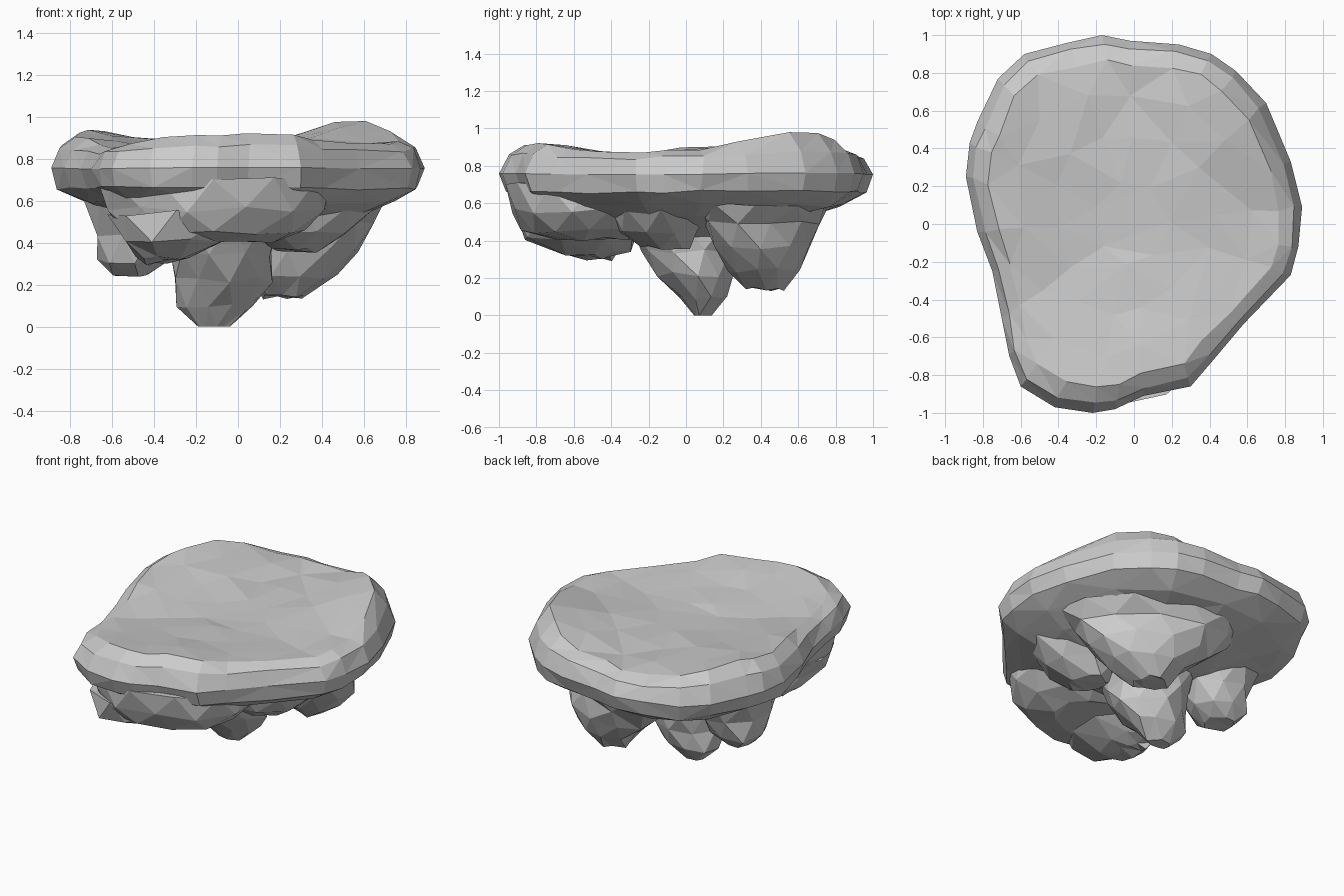
import bpy, bmesh, random
from math import sin, cos, pi, radians
from mathutils import Vector

random.seed(4)
if "Cube" in bpy.data.objects:
    bpy.data.objects.remove(bpy.data.objects["Cube"], do_unlink=True)

stone = bpy.data.materials.new("grey stone")
stone.use_nodes = True
GREY = (0.6, 0.6, 0.6, 1)
stone.diffuse_color = GREY
stone.node_tree.nodes["Principled BSDF"].inputs["Base Color"].default_value = GREY


def rough(amount):
    return Vector([random.uniform(-amount, amount) for _ in range(3)])


def loft(name, rings):
    """Join closed rings of points into a faceted, capped rock."""
    bm = bmesh.new()
    loops = []
    for ring in rings:
        verts = [bm.verts.new(p) for p in ring]
        loops.append([bm.edges.new((v, verts[i - 1])) for i, v in enumerate(verts)])
    for upper, lower in zip(loops, loops[1:]):
        bmesh.ops.bridge_loops(bm, edges=upper + lower)
    bmesh.ops.holes_fill(bm, edges=bm.edges[:], sides=0)
    bmesh.ops.triangulate(bm, faces=bm.faces[:])
    bmesh.ops.recalc_face_normals(bm, faces=bm.faces[:])
    mesh = bpy.data.meshes.new(name)
    bm.to_mesh(mesh)
    bm.free()
    mesh.materials.append(stone)
    obj = bpy.data.objects.new(name, mesh)
    bpy.context.collection.objects.link(obj)


def lump(name, sections, sides=9, turn=0):
    """Hanging rock from oval sections: centre x, y, radius x, y, height."""
    a = radians(turn)
    rings = []
    for k, (cx, cy, rx, ry, z) in enumerate(sections):
        ring = []
        for i in range(sides):
            t = 2 * pi * (i + 0.5 * (k % 2)) / sides
            u, v = rx * cos(t), ry * sin(t)
            p = Vector((cx + u * cos(a) - v * sin(a), cy + u * sin(a) + v * cos(a), z))
            j = rough(0.015)
            j.z *= 0.0 if z < 0.01 else 1.0
            ring.append(p + j)
        rings.append(ring)
    loft(name, rings)


# Slab: outline seen from above, with the height of the rim at each point
outline = [(.89, .09, .89), (.83, .33, .94), (.70, .64, .97), (.54, .81, .97), (.41, .90, .94),
           (.24, .95, .90), (-.02, .97, .88), (-.17, 1, .88), (-.35, .96, .88), (-.58, .90, .91),
           (-.72, .77, .93), (-.83, .54, .93), (-.87, .43, .92), (-.89, .25, .91),
           (-.83, -.04, .89), (-.75, -.25, .86), (-.70, -.5, .85), (-.66, -.7, .86),
           (-.6, -.86, .88), (-.42, -.97, .9), (-.22, -1, .92), (-.1, -.98, .92),
           (.05, -.91, .92), (.3, -.86, .92), (.42, -.72, .9), (.58, -.53, .87),
           (.83, -.27, .87), (.87, -.12, .88)]


def slab_ring(scale, z, step=1, follow=0.0, jitter=0.01):
    """Scaled outline at height z, blended towards the rim height by follow."""
    return [Vector((x * scale, y * scale, z + (rim - z) * follow)) + rough(jitter)
            for x, y, rim in outline[::step]]


loft("slab", [
    slab_ring(0.22, 0.855, 4, 0.1),
    slab_ring(0.48, 0.855, 2, 0.35),
    slab_ring(0.70, 0.86, 2, 0.75),
    slab_ring(0.87, 0.90, 1, 1),
    slab_ring(0.955, 0.82, 1, 0.4),
    slab_ring(1.00, 0.74, 1, 0.1, 0),
    slab_ring(0.97, 0.66, 1),
    slab_ring(0.85, 0.59, 2),
    slab_ring(0.66, 0.53, 2),
    slab_ring(0.42, 0.46, 2),
    slab_ring(0.20, 0.41, 4),
])

# Rocks hanging below the slab
lump("front_keel", [(-.11, -.50, .56, .46, .70), (-.10, -.51, .53, .43, .56),
                    (-.12, -.53, .43, .34, .45), (-.12, -.48, .28, .22, .41)], 12)
lump("front_right_knob", [(-.28, -.53, .34, .37, .54), (-.31, -.56, .24, .31, .41),
                          (-.37, -.50, .13, .19, .33), (-.39, -.49, .06, .09, .305)], 8)
lump("front_left_knob", [(.32, -.14, .32, .28, .57), (.29, -.14, .23, .22, .45),
                         (.27, -.12, .10, .13, .36)], 8)
lump("centre_peak", [(-.09, 0, .29, .32, .50), (-.08, .02, .25, .26, .34),
                     (-.08, .05, .23, .20, .22), (-.11, .09, .18, .13, .10),
                     (-.12, .08, .07, .05, 0)])
lump("back_left_peak", [(.20, .41, .56, .31, .60), (.20, .41, .48, .25, .50),
                        (.24, .41, .36, .23, .36), (.25, .42, .22, .19, .24),
                        (.22, .42, .10, .09, .14)], 10, -28)
lump("right_peak", [(-.48, .16, .27, .29, .60), (-.48, .17, .21, .22, .43),
                    (-.50, .17, .17, .17, .31), (-.52, .17, .09, .10, .25)], 8)
